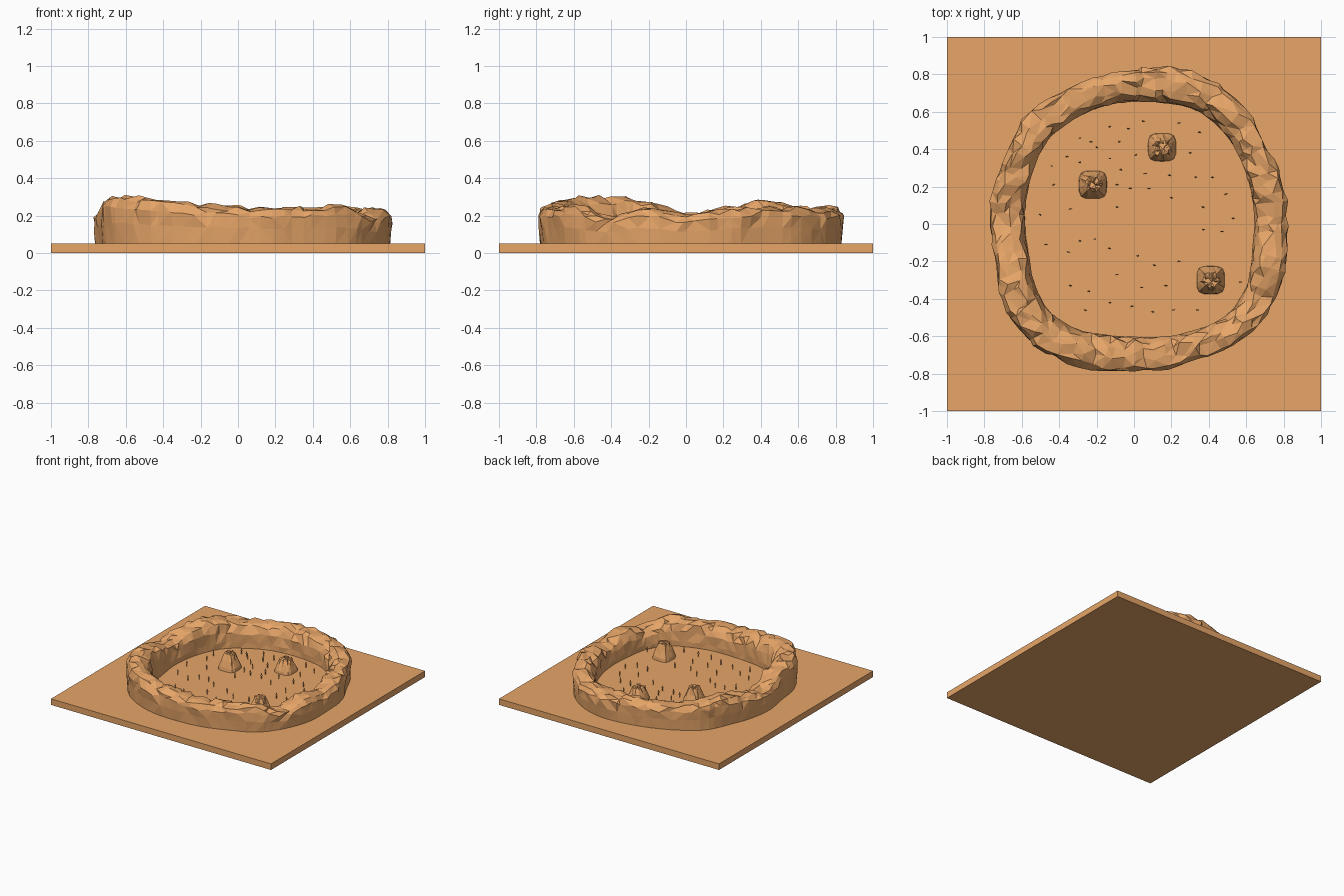
import bpy, bmesh, math, random
from mathutils import Vector

if "Cube" in bpy.data.objects:
    bpy.data.objects.remove(bpy.data.objects["Cube"])

random.seed(7)
FLOOR = 0.05
sand = bpy.data.materials.new("sandstone")
sand.diffuse_color = (0.80, 0.38, 0.14, 1)
sand.use_nodes = True
sand.node_tree.nodes["Principled BSDF"].inputs["Base Color"].default_value = sand.diffuse_color


def finish(name, bm, triangulate=True):
    if triangulate:
        bmesh.ops.triangulate(bm, faces=bm.faces[:], quad_method='SHORT_EDGE')
    bmesh.ops.recalc_face_normals(bm, faces=bm.faces[:])
    mesh = bpy.data.meshes.new(name)
    bm.to_mesh(mesh)
    bm.free()
    mesh.materials.append(sand)
    ob = bpy.data.objects.new(name, mesh)
    bpy.context.collection.objects.link(ob)
    return ob


def loft(bm, rings, loop=False):
    """Skin closed rings; loop joins last to first, otherwise both ends are capped."""
    vs = [[bm.verts.new(p) for p in ring] for ring in rings]
    n = len(vs[0])
    pairs = list(zip(vs, vs[1:])) + ([(vs[-1], vs[0])] if loop else [])
    for a, b in pairs:
        for i in range(n):
            j = (i + 1) % n
            bm.faces.new((a[i], a[j], b[j], b[i]))
    if not loop:
        bm.faces.new(vs[0])
        bm.faces.new(vs[-1])


def sample(table, a):
    """Cyclic Catmull-Rom lookup at angle a (radians)."""
    n = len(table)
    t = a / math.tau * n
    i = math.floor(t)
    f = t - i
    p0, p1, p2, p3 = (table[(i + k) % n] for k in (-1, 0, 1, 2))
    return p1 + 0.5 * f * (p2 - p0 + f * (2*p0 - 5*p1 + 4*p2 - p3 + f * (3*(p1 - p2) + p3 - p0)))


# ground plate
bm = bmesh.new()
bmesh.ops.create_cube(bm, size=1)
bmesh.ops.scale(bm, vec=(2, 2, FLOOR), verts=bm.verts)
bmesh.ops.translate(bm, vec=(0, 0, FLOOR / 2), verts=bm.verts)
finish("ground_plate", bm, False)

# crater wall: outer radius, inner radius and rim height every 15 degrees
OUTER = [.82, .83, .82, .86, .875, .865, .83, .81, .81, .82, .78, .775,
         .775, .77, .82, .84, .83, .81, .79, .795, .81, .855, .855, .845]
INNER = [.65, .655, .67, .69, .70, .675, .66, .655, .65, .65, .62, .60,
         .59, .59, .625, .655, .65, .62, .61, .63, .66, .70, .695, .66]
RIM = [.205, .24, .25, .25, .235, .25, .25, .245, .25, .27, .28, .25,
       .215, .28, .305, .305, .28, .265, .25, .24, .25, .25, .205, .25]
# (across the wall, height share, roughness)
SECTION = [(0.06, 0, 0), (0.03, .45, .004), (0.02, .78, .012), (0.12, .95, .016),
           (0.38, 1.0, .018), (0.66, .98, .018), (0.88, .88, .016),
           (1.0, .62, .010), (1.03, .25, .005), (1.03, 0, 0)]
SEGS = 84
angles = [(i + random.uniform(-.3, .3)) * math.tau / SEGS for i in range(SEGS)]
rings = []
for across, share, rough in SECTION:
    ring = []
    for a in angles:
        ro, ri = sample(OUTER, a), sample(INNER, a)
        r = ro + (ri - ro) * across + random.uniform(-1, 1) * rough
        a2 = a + random.uniform(-1, 1) * rough * .8
        z = FLOOR - .005 + (sample(RIM, a) - FLOOR) * share + random.uniform(-1, .8) * rough
        ring.append(Vector((r * math.cos(a2), r * math.sin(a2), z)))
    rings.append(ring)
bm = bmesh.new()
loft(bm, rings, loop=True)
finish("crater_wall", bm)

# rock mounds: rounded-square base tapering to a ragged top
for k, (cx, cy, height) in enumerate([(.15, .41, .115), (-.22, .21, .14), (.41, -.30, .14)]):
    rings = []
    for radius, share, rough in [(.075, 0, 0), (.071, .2, .002), (.054, .55, .005),
                                 (.038, .9, .008), (.020, .93, .010)]:
        ring = []
        for i in range(20):
            a = (i + .5) * math.tau / 20
            c, s = math.cos(a), math.sin(a)
            r = radius / (abs(c) ** 4 + abs(s) ** 4) ** .25 + random.uniform(-1, 1) * rough
            z = FLOOR - .003 + height * share + random.uniform(-1, 1.3) * rough
            ring.append((cx + r * c, cy + r * s, z))
        rings.append(ring)
    bm = bmesh.new()
    loft(bm, rings)
    finish(f"rock_mound_{k + 1}", bm)

# small upright sprigs scattered over the crater floor (hundredths of a unit)
SPOTS = [5, 55, 24, 54, -13, 52, -3, 51, 35, 49, -29, 46, -23, 44, -8, 44, -20, 41, -36, 36,
         -29, 33, -13, 35, 1, 37, -44, 31, 30, 38, -7, 29, -43, 21, -9, 21, 6, 27, -2, 19,
         8, 19, 33, 25, 42, 25, 19, 26, 49, 16, 20, 14, -34, 8, -9, 9, 37, 9, -50, 5,
         53, 3, -21, -8, -13, -13, 2, -17, -29, -9, 37, -3, 47, -4, -47, -11, -35, -15, 24, -20,
         11, -22, -9, -27, -34, -33, -24, -36, 17, -33, 4, -34, -13, -42, -26, -46, -1, -44,
         10, -47, 21, -46, 34, -46, 57, -31]
bm = bmesh.new()
for x, y in zip(SPOTS[::2], SPOTS[1::2]):
    x, y = x / 100, y / 100
    yaw = random.uniform(-.3, .3)
    ca, sa = math.cos(yaw), math.sin(yaw)
    rings = []
    for w, d, z in [(.003, .003, -.002), (.003, .003, .018), (.009, .004, .025), (.002, .002, .045)]:
        rings.append([(x + u * ca - v * sa, y + u * sa + v * ca, FLOOR + z)
                      for u, v in ((w, 0), (0, d), (-w, 0), (0, -d))])
    loft(bm, rings)
finish("floor_sprigs", bm, False)
